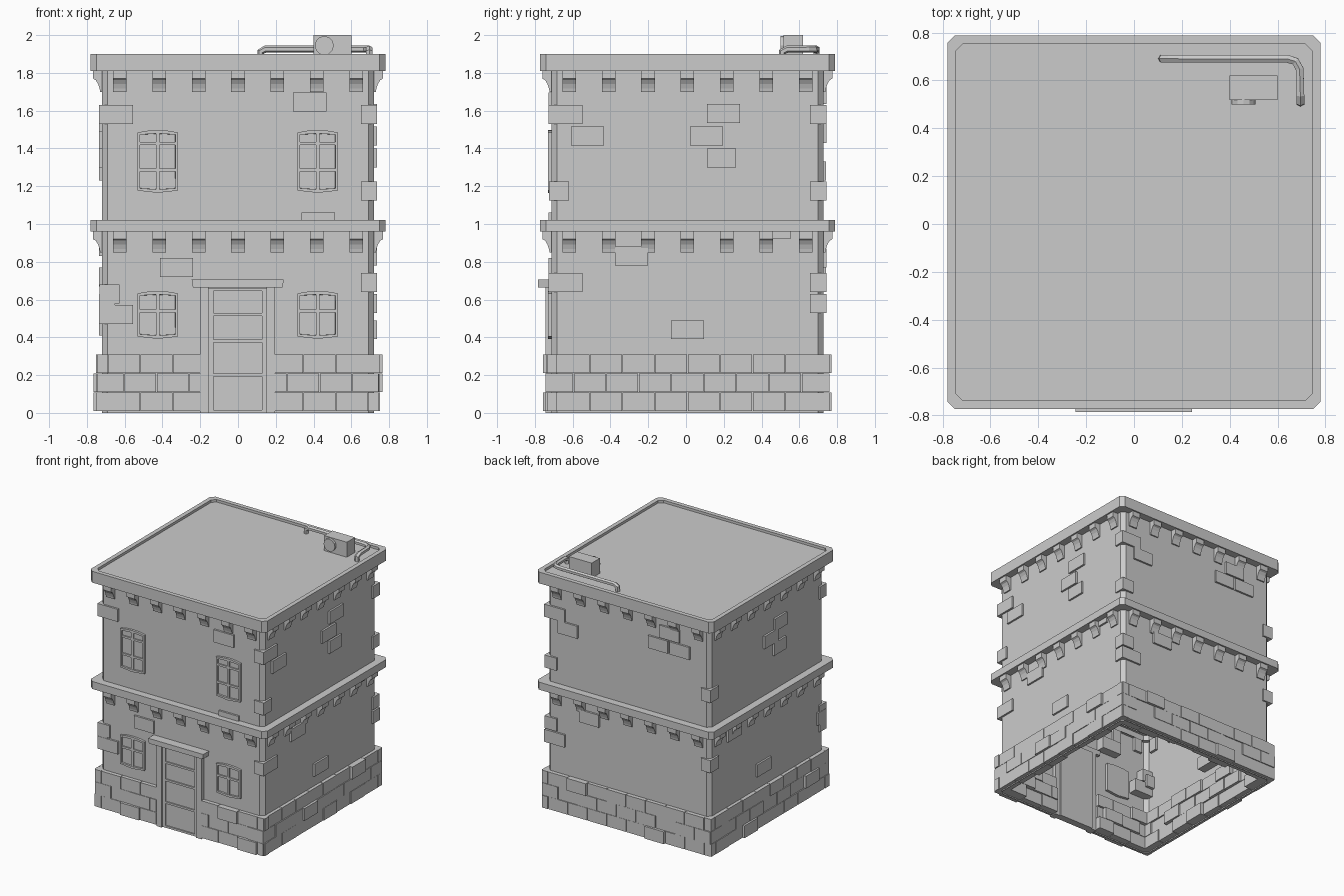
import bpy, bmesh, math, random
from mathutils import Vector, Matrix

if "Cube" in bpy.data.objects:
    bpy.data.objects.remove(bpy.data.objects["Cube"])

random.seed(4)
CY = 0.0075          # whole building sits slightly behind the centre line
WALL = 0.72

stone = bpy.data.materials.new("stone grey")
stone.diffuse_color = (0.6, 0.6, 0.6, 1)
stone.use_nodes = True
stone.node_tree.nodes["Principled BSDF"].inputs["Base Color"].default_value = stone.diffuse_color


def finish(bm, name):
    bmesh.ops.translate(bm, vec=(0, CY, 0), verts=bm.verts)
    me = bpy.data.meshes.new(name)
    bm.to_mesh(me)
    bm.free()
    me.materials.append(stone)
    ob = bpy.data.objects.new(name, me)
    bpy.context.collection.objects.link(ob)
    return ob


def box(bm, lo, hi, rot=None):
    c = [(a + b) / 2 for a, b in zip(lo, hi)]
    s = [b - a for a, b in zip(lo, hi)]
    m = Matrix.Translation(c) @ Matrix.Diagonal((*s, 1))
    bmesh.ops.create_cube(bm, size=1, matrix=(rot @ m) if rot else m)


def side(i):
    # 0 front, 1 right, 2 back, 3 left
    return Matrix.Rotation(i * math.pi / 2, 4, 'Z')


def loft(name, rings, cap=False):
    """Skin square rings with cut corners: (half width, z)."""
    bm = bmesh.new()
    c, loops = 0.03, []
    for h, z in rings:
        k = h - c
        pts = [(-k, -h), (k, -h), (h, -k), (h, k), (k, h), (-k, h), (-h, k), (-h, -k)]
        loops.append([bm.verts.new((x, y, z)) for x, y in pts])
    for a, b in zip(loops, loops[1:]):
        for i in range(8):
            j = (i + 1) % 8
            bm.faces.new((a[i], a[j], b[j], b[i]))
    if cap:
        bm.faces.new(loops[-1])
    return finish(bm, name)


# Walls, ledges and roof
loft("walls", [(WALL, 0), (WALL, 1.85)])
loft("middle_ledge", [(0.70, 0.96), (0.78, 0.96), (0.78, 1.02), (0.70, 1.02)])
loft("roof_rim", [(0.70, 1.81), (0.78, 1.81), (0.78, 1.90), (0.745, 1.90), (0.745, 1.88)], cap=True)


# Curved corbels under both ledges
def corbels(name, top):
    bm = bmesh.new()
    prof = [(0.70, 0), (0.768, 0), (0.768, -0.04)]
    for k in range(1, 5):
        a = k / 4 * math.pi / 2
        prof.append((0.768 - 0.038 * math.sin(a), -0.11 + 0.07 * math.cos(a) ** 1.5))
    prof.append((0.70, -0.11))
    for s in range(4):
        for k in range(-3, 4):
            x = k * 0.2085
            f = bm.faces.new([bm.verts.new(side(s) @ Vector((x - 0.036, -d, top + z))) for d, z in prof])
            ext = bmesh.ops.extrude_face_region(bm, geom=[f])
            vs = [e for e in ext['geom'] if isinstance(e, bmesh.types.BMVert)]
            bmesh.ops.translate(bm, vec=side(s) @ Vector((0.072, 0, 0)), verts=vs)
    bmesh.ops.recalc_face_normals(bm, faces=bm.faces)
    finish(bm, name)


corbels("lower_corbels", 0.96)
corbels("upper_corbels", 1.81)

# Base course of three staggered brick rows
bm = bmesh.new()
PITCH = 0.1725
proud = {(0, 0, -3), (0, 0, 3), (0, 2, 2), (1, 1, -2), (1, 2, 2), (2, 0, 1), (3, 1, 2), (3, 0, -2), (2, 2, -3)}
for s in range(4):
    for row in range(3):
        off = PITCH / 2 if row == 1 else 0
        for k in range(-5, 5):
            out = 0.745 + random.uniform(0, 0.008)
            if (s, row, k) in proud:
                out = 0.764
            a, b = max(k * PITCH + off, -0.745), min((k + 1) * PITCH + off, 0.745)
            if b - a < 0.03:
                continue
            spans = [(a, b)]
            if s == 0:                       # leave the doorway clear
                spans = [(a, min(b, -0.2)), (max(a, 0.195), b)]
            for u, v in spans:
                if v - u > 0.01:
                    z = 0.01 + row * 0.1
                    box(bm, (u + 0.002, -out, z), (v - 0.002, -0.66 + random.uniform(-0.02, 0.02), z + 0.098), side(s))
finish(bm, "base_bricks")

# Loose bricks standing proud of the walls: side, along, height, width
bricks = [
    (0, -0.645, 1.58, .18), (0, 0.38, 1.645, .175), (0, 0.425, 1.01, .175), (0, -0.325, 0.77, .175),
    (0, -0.68, 0.63, .105), (0, -0.645, 0.52, .18),
    (1, -0.645, 1.58, .18), (1, -0.53, 1.465, .175), (1, 0.19, 1.585, .175), (1, 0.10, 1.465, .175),
    (1, 0.18, 1.35, .155), (1, -0.68, 1.175, .105), (1, 0.49, 0.97, .11), (1, -0.295, 0.83, .175),
    (1, -0.645, 0.69, .18), (1, 0.0, 0.44, .175),
    (2, -0.645, 1.58, .18), (2, -0.53, 1.48, .175), (2, 0.37, 1.685, .175), (2, 0.27, 1.575, .175),
    (2, 0.46, 1.575, .175), (2, -0.68, 1.175, .105), (2, -0.34, 0.82, .175), (2, -0.68, 0.69, .105),
    (2, -0.645, 0.58, .18),
    (3, 0.16, 1.54, .155), (3, 0.04, 1.45, .175), (3, 0.15, 1.35, .155), (3, -0.68, 1.28, .105),
    (3, -0.42, 0.88, .175), (3, -0.05, 0.46, .175), (3, -0.68, 0.72, .105), (3, 0.68, 0.58, .105),
]
bm = bmesh.new()
for s, u, z, w in bricks:
    box(bm, (u - w / 2, -0.735, z - 0.05), (u + w / 2, -0.65, z + 0.05), side(s))
finish(bm, "wall_bricks")


# Windows with a shallow arched head and recessed panes
def window(name, cx, z0, z1, bars):
    bm = bmesh.new()
    w, rise = 0.107, 0.012
    top = [(w * t, z1 - rise * t * t) for t in (1, 0.5, 0, -0.5, -1)]
    pts = [(-w, z0 + rise), (0, z0), (w, z0 + rise)] + top
    f = bm.faces.new([bm.verts.new((cx + x, -0.738, z)) for x, z in pts])
    f.normal_update()
    ext = bmesh.ops.extrude_face_region(bm, geom=[f])
    vs = [e for e in ext['geom'] if isinstance(e, bmesh.types.BMVert)]
    bmesh.ops.translate(bm, vec=(0, 0.04, 0), verts=vs)
    bmesh.ops.recalc_face_normals(bm, faces=bm.faces)
    front = min(bm.faces, key=lambda g: g.calc_center_median().y)
    bmesh.ops.inset_region(bm, faces=[front], thickness=0.018)
    front = max((g for g in bm.faces if g.normal.y < -0.9), key=lambda g: g.calc_area())
    bmesh.ops.inset_region(bm, faces=[front], thickness=0.001, depth=-0.013)
    box(bm, (cx - 0.009, -0.736, z0 + 0.01), (cx + 0.009, -0.72, z1 - 0.012))
    for z in bars:
        box(bm, (cx - 0.095, -0.735, z - 0.008), (cx + 0.095, -0.72, z + 0.008))
    finish(bm, name)


for tag, cx in (("left", -0.425), ("right", 0.422)):
    window("upper_window_" + tag, cx, 1.165, 1.497, (1.285, 1.425))
    window("lower_window_" + tag, cx, 0.392, 0.645, (0.54,))

# Door with sunken panels, posts and lintel
bm = bmesh.new()
box(bm, (-0.155, -0.728, 0), (0.152, -0.68, 0.66))
rows = [(0.02, 0.19), (0.21, 0.37), (0.39, 0.51), (0.53, 0.65)]
for z in (0.008, 0.20, 0.38, 0.52, 0.652):
    box(bm, (-0.155, -0.738, z - 0.008), (0.152, -0.72, z + 0.008))
for x in (-0.143, 0.140):
    box(bm, (x - 0.012, -0.738, 0), (x + 0.012, -0.72, 0.66))
finish(bm, "door")
bm = bmesh.new()
box(bm, (-0.2, -0.752, 0), (-0.155, -0.69, 0.665))
box(bm, (0.152, -0.752, 0), (0.197, -0.69, 0.665))
finish(bm, "door_posts")
bm = bmesh.new()
box(bm, (-0.245, -0.792, 0.665), (0.242, -0.69, 0.705))
for v in bm.verts:                           # lower edge tapers in
    if v.co.z < 0.68:
        v.co.x *= 0.975
finish(bm, "door_lintel")

# Rooftop cooling unit with round fan
bm = bmesh.new()
box(bm, (0.4, 0.51, 1.875), (0.6, 0.613, 2.0))
bmesh.ops.create_cone(bm, cap_ends=True, segments=12, radius1=0.05, radius2=0.05, depth=0.02,
                      matrix=Matrix.Translation((0.457, 0.502, 1.945)) @ Matrix.Rotation(math.pi / 2, 4, 'X'))
finish(bm, "cooling_unit")

# Rooftop pipe with bent ends
cu = bpy.data.curves.new("roof_pipe", 'CURVE')
cu.dimensions = '3D'
cu.bevel_depth = 0.019
cu.bevel_resolution = 1
cu.use_fill_caps = True
path = [(0.12, 0.683, 1.875), (0.12, 0.683, 1.912), (0.145, 0.683, 1.926), (0.64, 0.683, 1.926),
        (0.675, 0.672, 1.926), (0.692, 0.64, 1.926), (0.695, 0.53, 1.926), (0.695, 0.502, 1.912),
        (0.695, 0.502, 1.875)]
sp = cu.splines.new('POLY')
sp.points.add(len(path) - 1)
for p, co in zip(sp.points, path):
    p.co = (co[0], co[1] + CY, co[2], 1)
cu.materials.append(stone)
pipe = bpy.data.objects.new("roof_pipe", cu)
bpy.context.collection.objects.link(pipe)
for sp in cu.splines:
    sp.use_smooth = False
